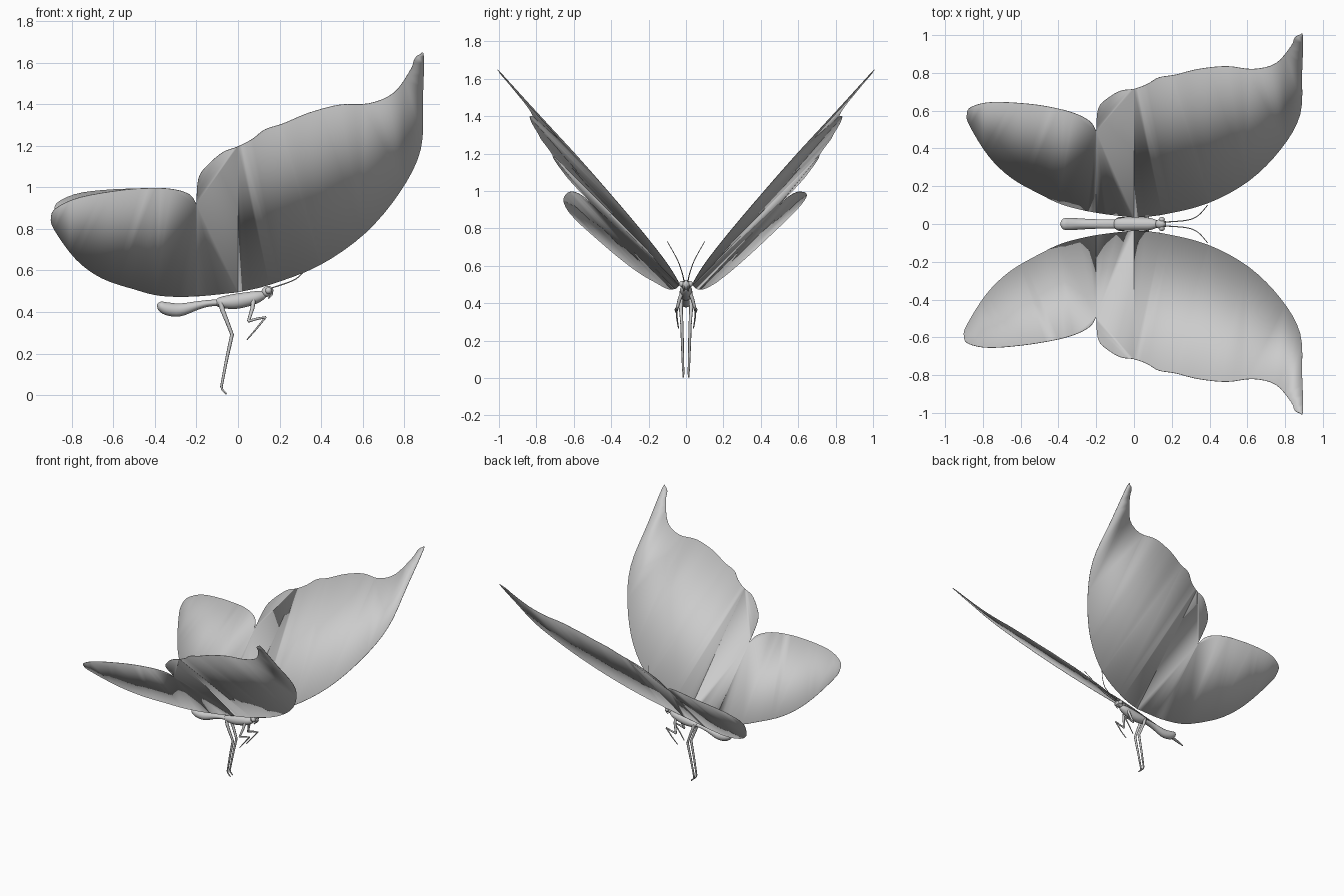
import bpy, bmesh, math
from mathutils import Vector

default = bpy.data.objects.get("Cube")
if default:
    bpy.data.objects.remove(default, do_unlink=True)

grey = bpy.data.materials.new("pale grey")
grey.use_nodes = True
tone = (0.6, 0.6, 0.6, 1)
grey.diffuse_color = tone
grey.node_tree.nodes["Principled BSDF"].inputs["Base Color"].default_value = tone


def finish(name, bm, angle=60):
    """Turn a bmesh into a smooth shaded, coloured object."""
    mesh = bpy.data.meshes.new(name)
    bmesh.ops.recalc_face_normals(bm, faces=bm.faces)
    bm.to_mesh(mesh)
    bm.free()
    mesh.materials.append(grey)
    obj = bpy.data.objects.new(name, mesh)
    bpy.context.collection.objects.link(obj)
    bpy.ops.object.select_all(action='DESELECT')
    obj.select_set(True)
    bpy.context.view_layer.objects.active = obj
    bpy.ops.object.shade_smooth_by_angle(angle=math.radians(angle))
    return obj


def spline(points, steps):
    """Catmull-Rom curve through points of any dimension."""
    pts = [Vector(p) for p in points]
    pts = [pts[0]] + pts + [pts[-1]]
    out = []
    for a, b, c, d in zip(pts, pts[1:], pts[2:], pts[3:]):
        for i in range(steps):
            t = i / steps
            out.append(b + (c - a) * (t / 2)
                       + (a * 2 - b * 5 + c * 4 - d) * (t * t / 2)
                       + (b * 3 - a - c * 3 + d) * (t ** 3 / 2))
    return out + [pts[-1]]


def loft(name, rings, sides, axis):
    """Skin elliptical rings given as (centre, half width, half depth)."""
    bm = bmesh.new()
    loops = []
    for i, (centre, wide, deep) in enumerate(rings):
        before = rings[max(i - 1, 0)][0]
        after = rings[min(i + 1, len(rings) - 1)][0]
        along = (after - before).normalized()
        side = (axis - along * axis.dot(along)).normalized()
        up = along.cross(side)
        loops.append([bm.verts.new(centre
                                   + side * wide * math.cos(math.tau * k / sides)
                                   + up * deep * math.sin(math.tau * k / sides))
                      for k in range(sides)])
    for low, high in zip(loops, loops[1:]):
        for k in range(sides):
            n = (k + 1) % sides
            bm.faces.new((low[k], low[n], high[n], high[k]))
    bm.faces.new(loops[0])
    bm.faces.new(loops[-1])
    return finish(name, bm)


def limb(name, points, thick, thin, mirror, smooth=1):
    """Tapering tube through the points, on the side given by mirror."""
    path = spline(points, smooth)
    rings = []
    for i, p in enumerate(path):
        r = thick + (thin - thick) * i / (len(path) - 1)
        rings.append((Vector((p.x, p.y * mirror, p.z)), r, r))
    return loft(name, rings, 8, Vector((0, 1, 0)))


# Wing outline seen from above: forewing up to the notch, then hindwing
forewing = [(0, .035), (.15, .05), (.39, .11), (.61, .23), (.78, .4), (.88, .58),
            (.89, .8), (.895, .99), (.875, 1), (.85, .985), (.83, .94), (.75, .85),
            (.63, .82), (.49, .835), (.34, .82), (.22, .79), (.13, .775), (.07, .74),
            (0, .715), (-.07, .705), (-.14, .665), (-.19, .61), (-.2, .49)]
hindwing = [(-.2, .49), (-.23, .54), (-.3, .58), (-.4, .61), (-.55, .635),
            (-.75, .645), (-.86, .62), (-.885, .58), (-.87, .52), (-.77, .36),
            (-.65, .245), (-.5, .16), (-.37, .1), (-.2, .06), (0, .035)]


def wing_height(x, y, lift):
    """Dihedral slope, drooping to the tail and rising to the tip."""
    if x > 0:
        return .46 + 1.03 * y + .13 * x + .04 * x * y * y
    return .46 + 1.03 * y + .23 * x + lift * max(0, -x - .5)


def wing(name, mirror, lift, stretch):
    bm = bmesh.new()
    outline = spline(forewing, 4)[:-1] + spline(hindwing, 4)[:-1]
    bm.faces.new([bm.verts.new((p.x, p.y, 0)) for p in outline])
    for i in range(-4, 5):
        bmesh.ops.bisect_plane(bm, geom=bm.verts[:] + bm.edges[:] + bm.faces[:],
                               plane_co=(i / 5, 0, 0), plane_no=(1, 0, 0))
    bmesh.ops.triangulate(bm, faces=bm.faces)
    for v in bm.verts:
        x, y = v.co.x, v.co.y
        tail = max(0, -x - .5) * stretch
        v.co = (x - tail, (y + tail) * mirror, wing_height(x, y, lift))
    obj = finish(name, bm, 40)
    shell = obj.modifiers.new("thickness", 'SOLIDIFY')
    shell.thickness = .003
    shell.offset = 0


wing("left_wing", 1, .09, 0)
wing("right_wing", -1, 0, .04)


def body_part(name, profile):
    """Rounded body section from (x, z, half width, half height) stations."""
    rings = [(Vector((x, 0, z)), max(w, .002), max(h, .002))
             for x, z, w, h in spline(profile, 4)]
    loft(name, rings, 20, Vector((0, 1, 0)))


# Body sections, tail to head
body_part("abdomen", [(-.39, .435, .004, .004), (-.375, .43, .028, .022),
                      (-.34, .415, .033, .031), (-.28, .41, .029, .031),
                      (-.2, .43, .025, .021), (-.14, .442, .024, .016),
                      (-.08, .445, .022, .016)])
body_part("thorax", [(-.11, .445, .01, .008), (-.09, .446, .03, .024),
                     (-.02, .45, .035, .036), (.05, .462, .034, .034),
                     (.09, .472, .031, .029), (.12, .482, .02, .02),
                     (.135, .49, .008, .008)])
body_part("head", [(.115, .488, .006, .006), (.125, .492, .022, .021),
                   (.145, .5, .024, .025), (.162, .505, .017, .018),
                   (.17, .507, .003, .003)])

# Paired parts
for label, s in (("left", 1), ("right", -1)):
    bm = bmesh.new()
    bmesh.ops.create_uvsphere(bm, u_segments=16, v_segments=10, radius=.016)
    bmesh.ops.translate(bm, verts=bm.verts, vec=(.147, s * .022, .503))
    finish(label + "_eye", bm)

    limb(label + "_antenna", [(.16, .01, .515), (.28, .02, .56), (.34, .045, .63),
                              (.39, .1, .73)], .003, .002, s, 5)
    limb(label + "_feeler", [(.155, .008, .5), (.165, .012, .485), (.145, .012, .465)],
         .006, .003, s, 2)

    # Standing leg: thigh, shin and foot
    limb(label + "_hind_thigh", [(-.085, .02, .45), (-.075, .027, .41),
                                 (-.055, .027, .36), (-.028, .022, .29)], .013, .008, s)
    limb(label + "_hind_shin", [(-.028, .022, .295), (-.055, .019, .17),
                                (-.08, .015, .04)], .009, .006, s)
    limb(label + "_hind_foot", [(-.081, .015, .045), (-.075, .014, .025),
                                (-.055, .014, .005)], .006, .004, s)

    # Folded front leg
    limb(label + "_front_thigh", [(.075, .018, .465), (.07, .035, .42),
                                  (.05, .052, .355)], .012, .007, s)
    limb(label + "_front_shin", [(.048, .052, .355), (.09, .055, .367),
                                 (.135, .05, .375)], .007, .005, s)
    limb(label + "_front_foot", [(.135, .05, .377), (.085, .048, .315),
                                 (.043, .04, .266)], .005, .003, s)
